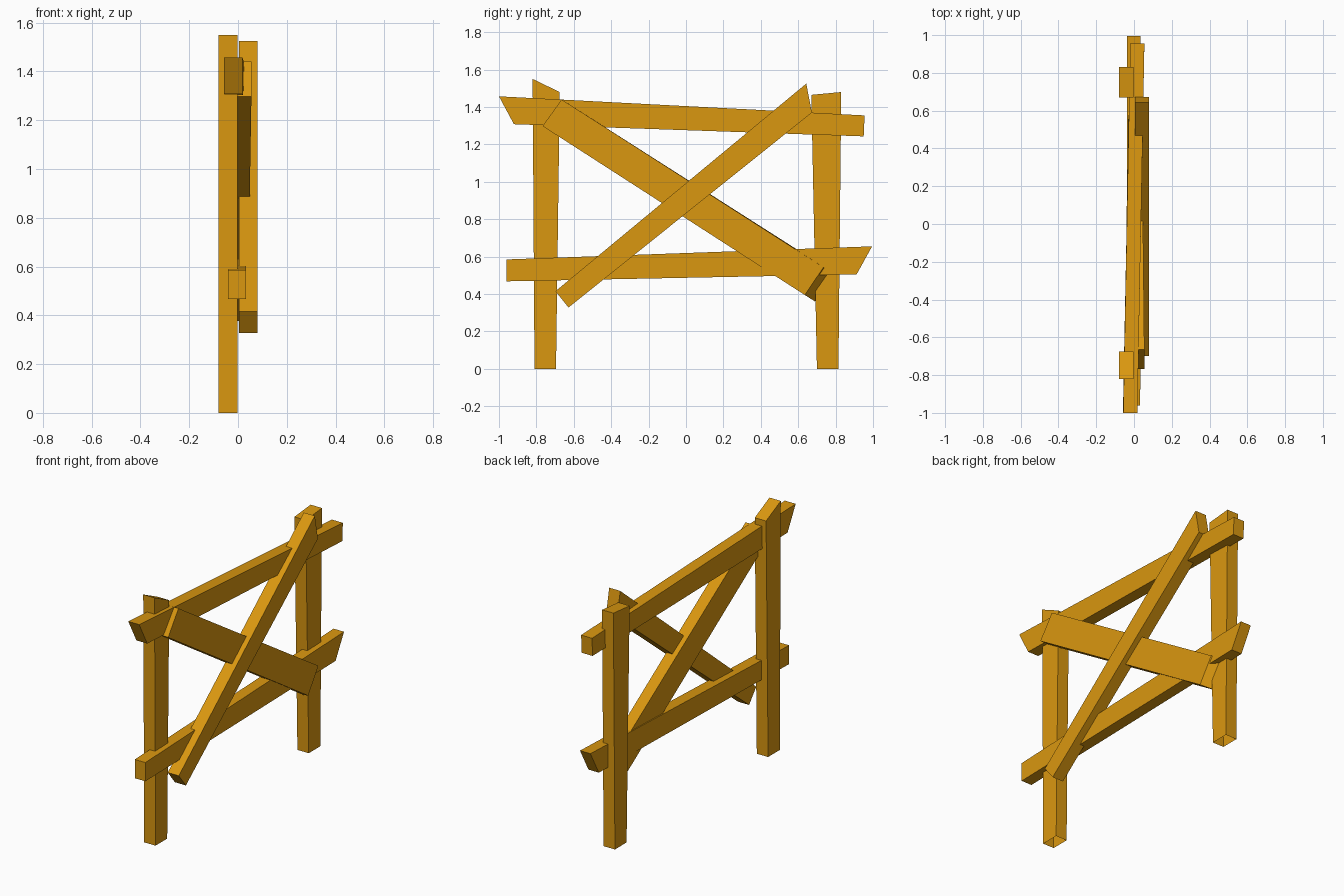
import bpy, bmesh

if "Cube" in bpy.data.objects:
    bpy.data.objects.remove(bpy.data.objects["Cube"])

wood = bpy.data.materials.new("golden_wood")
wood.diffuse_color = (0.70, 0.31, 0.005, 1)
wood.use_nodes = True
wood.node_tree.nodes["Principled BSDF"].inputs["Base Color"].default_value = wood.diffuse_color


def board(name, outline, back, front, outline_front=None, open_bottom=False):
    """Plank from a four-corner (y, z) outline; back/front give x at (start, end).
    Corners run: start A, start B, end B, end A."""
    bm = bmesh.new()
    rings = []
    for pts, xs in ((outline, back), (outline_front or outline, front)):
        rings.append([bm.verts.new((xs[0 if i < 2 else 1], y, z))
                      for i, (y, z) in enumerate(pts)])
    b, f = rings
    bm.faces.new(b)
    bm.faces.new(f)
    for i in range(4):
        j = (i + 1) % 4
        if open_bottom and i == 0:
            continue
        bm.faces.new((b[i], b[j], f[j], f[i]))
    bmesh.ops.recalc_face_normals(bm, faces=bm.faces)
    # an open-ended post is still oriented outward: front face must look to +x
    bm.faces.ensure_lookup_table()
    bm.normal_update()
    if bm.faces[1].normal.x < 0:
        bmesh.ops.reverse_faces(bm, faces=bm.faces)
    me = bpy.data.meshes.new(name)
    bm.to_mesh(me)
    bm.free()
    me.materials.append(wood)
    ob = bpy.data.objects.new(name, me)
    bpy.context.collection.objects.link(ob)
    return ob


# upright posts, open underneath
board("left_post", [(-0.81, 0), (-0.695, 0), (-0.675, 1.48), (-0.82, 1.55)],
      (-0.08, -0.08), (-0.002, -0.002), open_bottom=True)
board("right_post", [(0.70, 0), (0.815, 0), (0.83, 1.48), (0.67, 1.465)],
      (-0.08, -0.08), (-0.002, -0.002), open_bottom=True)

# horizontal rails, slightly skewed in plan
board("top_rail", [(-1.0, 1.457), (-0.92, 1.308), (0.95, 1.243), (0.955, 1.355)],
      (-0.057, -0.02), (0.018, 0.055))
board("bottom_rail", [(-0.96, 0.585), (-0.96, 0.468), (0.912, 0.505), (0.995, 0.655)],
      (-0.04, -0.037), (0.033, 0.035))

# crossed braces
board("falling_brace", [(-0.665, 1.44), (-0.767, 1.298), (0.69, 0.36), (0.795, 0.51)],
      (-0.02, -0.035), (0.055, 0.04),
      [(-0.665, 1.44), (-0.767, 1.298), (0.635, 0.395), (0.735, 0.543)])
board("rising_brace", [(-0.698, 0.415), (-0.628, 0.328), (0.673, 1.37), (0.643, 1.525)],
      (0.004, 0.004), (0.08, 0.08))
